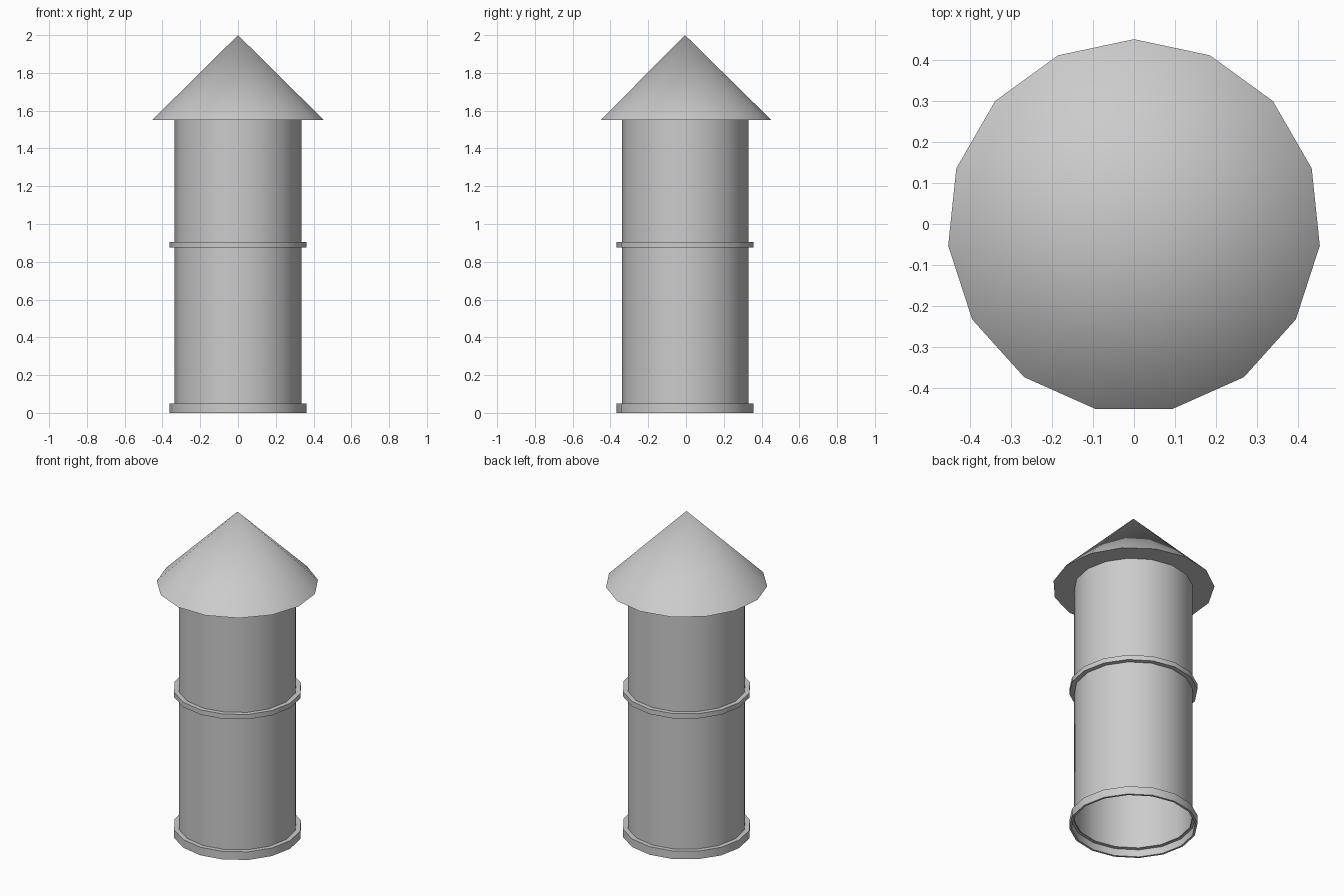
import bpy, math

if "Cube" in bpy.data.objects:
    bpy.data.objects.remove(bpy.data.objects["Cube"])

Y_OFF = -0.005


def revolve(name, profile, sides, cap_first=False):
    """Turn a (radius, z) profile around z; radius 0 gives a single tip."""
    verts, faces, rows = [], [], []
    for r, z in profile:
        start = len(verts)
        if r == 0:
            verts.append((0, Y_OFF, z))
            rows.append([start] * sides)
            continue
        for i in range(sides):
            a = math.pi / 2 + 2 * math.pi * i / sides
            verts.append((r * math.cos(a), r * math.sin(a) + Y_OFF, z))
        rows.append(list(range(start, start + sides)))
    for low, high in zip(rows, rows[1:]):
        for i in range(sides):
            j = (i + 1) % sides
            quad = [low[i], low[j], high[j], high[i]]
            faces.append(list(dict.fromkeys(quad)))
    if cap_first:
        faces.append(rows[0][::-1])
    mesh = bpy.data.meshes.new(name)
    mesh.from_pydata(verts, [], faces)
    obj = bpy.data.objects.new(name, mesh)
    bpy.context.collection.objects.link(obj)
    bpy.ops.object.select_all(action='DESELECT')
    obj.select_set(True)
    bpy.context.view_layer.objects.active = obj
    bpy.ops.object.shade_smooth_by_angle(angle=math.radians(40))
    return obj


TUBE, RING = 0.335, 0.363

# Open hollow pipe
revolve("pipe", [(TUBE, 0.05), (TUBE, 1.55)], 16)

# Base collar, hollow underneath with a thin lip
revolve("base_collar", [(TUBE, 0.045), (0.35, 0.045), (0.35, 0),
                        (RING, 0), (RING, 0.05), (TUBE, 0.05)], 16)

# Band around the middle
revolve("middle_band", [(TUBE, 0.875), (RING, 0.875),
                        (RING, 0.905), (TUBE, 0.905)], 16)

# Conical cap with a flat underside
revolve("cone_cap", [(0.457, 1.55), (0, 2.0)], 15, cap_first=True)
